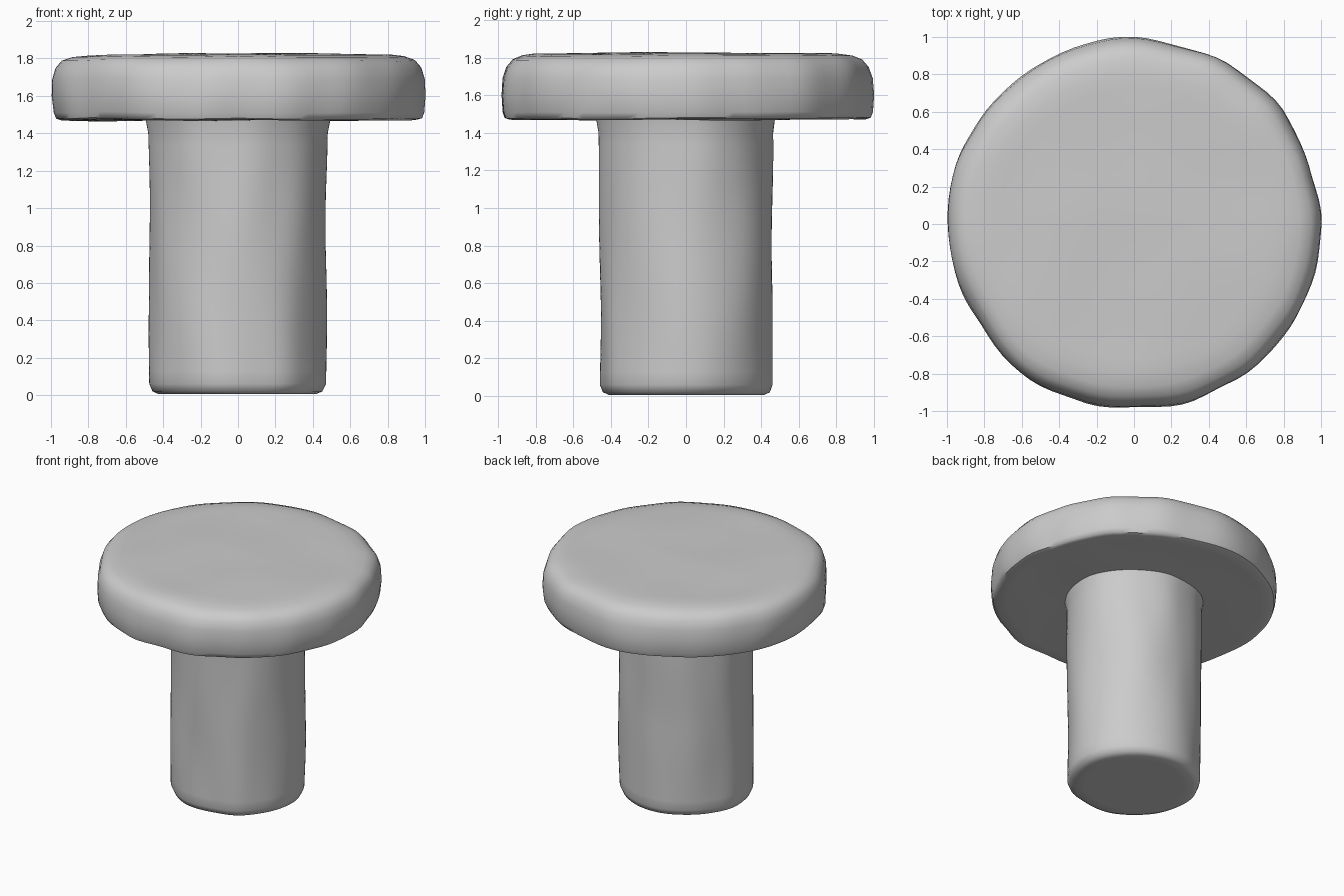
import bpy, bmesh, math
from mathutils import Vector, noise

cube = bpy.data.objects.get("Cube")
if cube:
    bpy.data.objects.remove(cube, do_unlink=True)

grey = bpy.data.materials.new("plain grey")
grey.use_nodes = True
COLOUR = (0.6, 0.6, 0.6, 1)
grey.diffuse_color = COLOUR
grey.node_tree.nodes["Principled BSDF"].inputs["Base Color"].default_value = COLOUR

SEGMENTS = 96


def refine(profile, step):
    """Split long profile spans so the surface can carry gentle dents."""
    points = [Vector(profile[0])]
    for a, b in zip(profile, profile[1:]):
        a, b = Vector(a), Vector(b)
        count = max(1, round((b - a).length / step))
        points += [a.lerp(b, i / count) for i in range(1, count + 1)]
    return points


def hand_worn(p, dent, frequency):
    """Push a point in or out along its radius and slightly up or down."""
    side = 1 + dent * noise.noise(Vector((p.x * frequency, p.y * frequency, p.z * 1.5)))
    lift = 0.012 * noise.noise(Vector((p.x * 2, p.y * 2, 5)))
    return Vector((p.x * side, p.y * side, max(0, p.z + lift * min(1, p.z))))


def lathe(name, profile, dent, frequency, depth=1):
    bm = bmesh.new()
    rings = []
    for r, z in refine(profile, 0.07):
        if r == 0:
            rings.append([bm.verts.new(hand_worn(Vector((0, 0, z)), dent, frequency))])
            continue
        ring = []
        for i in range(SEGMENTS):
            a = math.tau * i / SEGMENTS
            p = Vector((r * math.cos(a), r * math.sin(a) * depth, z))
            ring.append(bm.verts.new(hand_worn(p, dent, frequency)))
        rings.append(ring)
    for low, high in zip(rings, rings[1:]):
        for i in range(SEGMENTS):
            j = (i + 1) % SEGMENTS
            if len(low) == 1:
                bm.faces.new((low[0], high[j], high[i]))
            elif len(high) == 1:
                bm.faces.new((low[i], low[j], high[0]))
            else:
                bm.faces.new((low[i], low[j], high[j], high[i]))
    bmesh.ops.recalc_face_normals(bm, faces=bm.faces)
    mesh = bpy.data.meshes.new(name)
    bm.to_mesh(mesh)
    bm.free()
    mesh.materials.append(grey)
    obj = bpy.data.objects.new(name, mesh)
    bpy.context.collection.objects.link(obj)
    bpy.ops.object.select_all(action="DESELECT")
    obj.select_set(True)
    bpy.context.view_layer.objects.active = obj
    bpy.ops.object.shade_smooth_by_angle(angle=math.radians(50))
    return obj


# Shaft: rounded foot, slight flare where it meets the head
lathe("shaft", [(0, 0.005), (0.42, 0.005), (0.455, 0.02), (0.472, 0.06),
                (0.473, 0.8), (0.477, 1.4), (0.49, 1.48)], 0.03, 4, 0.97)

# Head: flat underside, upright rim, softly rounded top edge
lathe("head", [(0.42, 1.468), (0.95, 1.472), (0.975, 1.48), (0.987, 1.51),
               (0.995, 1.6), (0.99, 1.69), (0.97, 1.75), (0.935, 1.79),
               (0.88, 1.81), (0.8, 1.82), (0, 1.827)], 0.025, 3.5)
